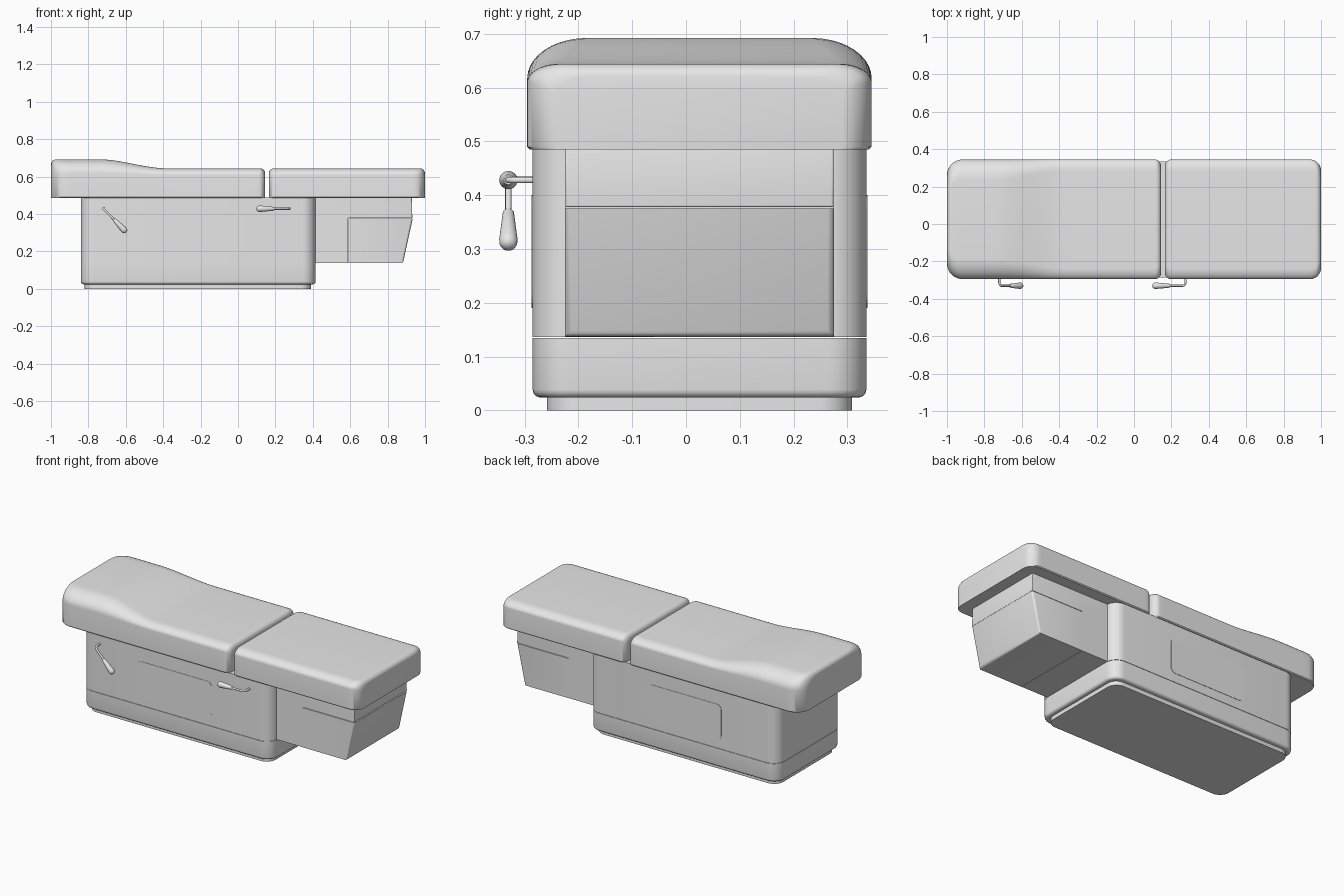
import bpy, bmesh, math
from mathutils import Vector

if "Cube" in bpy.data.objects:
    bpy.data.objects.remove(bpy.data.objects["Cube"], do_unlink=True)

MID = 0.025          # centre line of the table in y

grey = bpy.data.materials.new("light grey")
grey.use_nodes = True
grey.diffuse_color = (0.8, 0.8, 0.8, 1)
grey.node_tree.nodes["Principled BSDF"].inputs["Base Color"].default_value = (0.8, 0.8, 0.8, 1)


def finish(bm, name, angle=35):
    bmesh.ops.recalc_face_normals(bm, faces=bm.faces)
    mesh = bpy.data.meshes.new(name)
    bm.to_mesh(mesh)
    bm.free()
    mesh.materials.append(grey)
    ob = bpy.data.objects.new(name, mesh)
    bpy.context.collection.objects.link(ob)
    bpy.ops.object.select_all(action="DESELECT")
    ob.select_set(True)
    bpy.context.view_layer.objects.active = ob
    bpy.ops.object.shade_smooth_by_angle(angle=math.radians(angle))
    return ob


def rounded_rect(x0, x1, y0, y1, r, steps=8):
    """Outline of a rectangle with round corners."""
    points = []
    corners = [(x1 - r, y1 - r), (x0 + r, y1 - r), (x0 + r, y0 + r), (x1 - r, y0 + r)]
    for i, (cx, cy) in enumerate(corners):
        for k in range(steps + 1):
            a = (i + k / steps) * math.pi / 2
            points.append((cx + r * math.cos(a), cy + r * math.sin(a)))
    return points


def prism(name, outline, axis, lo, hi, bevel=0.0, rule=None, segments=3):
    """Extrude an outline along y or z, bevelling the edges that fit the rule."""
    bm = bmesh.new()
    place = (lambda p, t: (p[0], t, p[1])) if axis == "y" else (lambda p, t: (p[0], p[1], t))
    a = [bm.verts.new(place(p, lo)) for p in outline]
    b = [bm.verts.new(place(p, hi)) for p in outline]
    bm.faces.new(a)
    bm.faces.new(b)
    n = len(a)
    for i in range(n):
        bm.faces.new((a[i], a[(i + 1) % n], b[(i + 1) % n], b[i]))
    bmesh.ops.recalc_face_normals(bm, faces=bm.faces)
    if bevel:
        edges = [e for e in bm.edges if e.calc_face_angle(0) > 0.5
                 and (rule is None or rule(e.verts[0].co, e.verts[1].co))]
        bmesh.ops.bevel(bm, geom=edges, offset=bevel, segments=segments,
                        profile=0.5, affect="EDGES")
    return finish(bm, name)


def quarter(d, r):
    """How far a round edge of radius r falls back at distance d from the end."""
    return r - math.sqrt(max(0, r * r - (r - d) ** 2)) if d < r else 0.0


def smooth_step(t):
    t = min(1, max(0, t))
    return t * t * (3 - 2 * t)


def cushion(name, x0, x1, plan0, plan1, top, side):
    """Loft sections along x; plan0 and plan1 are corner radii seen from above."""
    half, floor, edge, steps = 0.32, 0.485, 0.028, 10
    ends = [1 - math.cos(k / steps * math.pi / 2) for k in range(steps + 1)]
    xs = {x0 + plan0 * e for e in ends} | {x1 - plan1 * e for e in ends}
    xs |= {x0 + edge * e for e in ends} | {x1 - edge * e for e in ends}
    xs |= {x0 + plan0 + (x1 - x0 - plan0 - plan1) * k / 32 for k in range(1, 32)}
    stations = []
    for x in sorted(xs):
        if not stations or x - stations[-1] > 0.0008:
            stations.append(x)
    bm = bmesh.new()
    rings = []
    for x in stations:
        w = half - quarter(x - x0, plan0) - quarter(x1 - x, plan1)
        h = top(x) - quarter(x - x0, edge) - quarter(x1 - x, edge)
        ry, rz = side(x)
        right = [(w - 0.005, floor), (w, floor + 0.005)]
        for k in range(steps + 1):
            a = k / steps * math.pi / 2
            right.append((w - ry + ry * math.cos(a), h - rz + rz * math.sin(a)))
        section = right + [(-y, z) for y, z in reversed(right)]
        rings.append([bm.verts.new((x, MID + y, z)) for y, z in section])
    n = len(rings[0])
    for p, q in zip(rings, rings[1:]):
        for i in range(n):
            bm.faces.new((p[i], p[(i + 1) % n], q[(i + 1) % n], q[i]))
    bm.faces.new(rings[0])
    bm.faces.new(rings[-1])
    return finish(bm, name, 40)


# Upholstered top in two sections, the head end raised
def fall(x):
    return smooth_step((x + 0.74) / 0.36)


cushion("head_cushion", -1.0, 0.145, 0.085, 0.035,
        lambda x: 0.692 - 0.048 * fall(x),
        lambda x: (0.11 - 0.05 * fall(x), 0.075 - 0.04 * fall(x)))
cushion("foot_cushion", 0.165, 1.0, 0.035, 0.06,
        lambda x: 0.644, lambda x: (0.06, 0.035))

# Pedestal: plinth, skirt and cabinet
prism("plinth", rounded_rect(-0.82, 0.39, MID - 0.283, MID + 0.283, 0.06), "z", 0, 0.03)
base = rounded_rect(-0.84, 0.415, MID - 0.31, MID + 0.31, 0.07)
prism("skirt", base, "z", 0.024, 0.1345, 0.015, lambda a, b: max(a.z, b.z) < 0.03, 4)
prism("cabinet", base, "z", 0.1365, 0.487)

# Access panels on both long sides
panel = rounded_rect(-0.47, 0.025, 0.19, 0.4, 0.03)
for name, y in (("front_panel", MID - 0.31), ("back_panel", MID + 0.31)):
    prism(name, panel, "y", y - 0.002, y + 0.002)

# Foot end housing and the tapered drawer below it
housing = [(0.40, 0.137), (0.588, 0.137), (0.588, 0.378), (0.932, 0.378), (0.93, 0.487), (0.40, 0.487)]
prism("foot_housing", housing, "y", MID - 0.249, MID + 0.249, 0.004,
      lambda a, b: min(a.x, b.x) > 0.6)
drawer = [(0.59, 0.137), (0.882, 0.137), (0.934, 0.375), (0.59, 0.375)]
prism("drawer", drawer, "y", MID - 0.25, MID + 0.25, 0.012,
      lambda a, b: min(a.x, b.x) > 0.6 and min(a.z, b.z) < 0.2)


# Crank handles: bent rod and a lathed grip
def handle(name, x, z, direction):
    d = Vector(direction).normalized()
    root, bend = Vector((x, -0.275, z)), Vector((x, -0.33, z))
    curve = bpy.data.curves.new(name + "_rod", "CURVE")
    curve.dimensions = "3D"
    curve.bevel_depth = 0.006
    curve.bevel_resolution = 3
    curve.use_fill_caps = True
    path = [root]
    for k in range(7):
        a = k / 6 * math.pi / 2
        path.append(bend + 0.018 * (Vector((0, 1, 0)) * (1 - math.sin(a)) + d * (1 - math.cos(a))))
    path.append(bend + d * 0.09)
    spline = curve.splines.new("POLY")
    spline.points.add(len(path) - 1)
    for point, co in zip(spline.points, path):
        point.co = (*co, 1)
    spline.use_smooth = True
    curve.materials.append(grey)
    rod = bpy.data.objects.new(name + "_rod", curve)
    bpy.context.collection.objects.link(rod)

    profile = [(0, 0.083), (0.008, 0.083), (0.0105, 0.087), (0.017, 0.155),
               (0.0165, 0.165), (0.013, 0.172), (0.007, 0.176), (0, 0.177)]
    bm = bmesh.new()
    verts = [bm.verts.new((r, 0, t)) for r, t in profile]
    edges = [bm.edges.new(pair) for pair in zip(verts, verts[1:])]
    bmesh.ops.spin(bm, geom=verts + edges, cent=(0, 0, 0), axis=(0, 0, 1),
                   angle=math.tau, steps=24)
    bmesh.ops.remove_doubles(bm, verts=bm.verts, dist=0.0001)
    turn = d.to_track_quat("Z", "Y").to_matrix().to_4x4()
    bm.transform(turn)
    bmesh.ops.translate(bm, verts=bm.verts, vec=bend)
    finish(bm, name + "_grip", 45)


handle("head_handle", -0.72, 0.43, (0.69, 0, -0.72))
handle("foot_handle", 0.275, 0.428, (-1, 0, 0))
